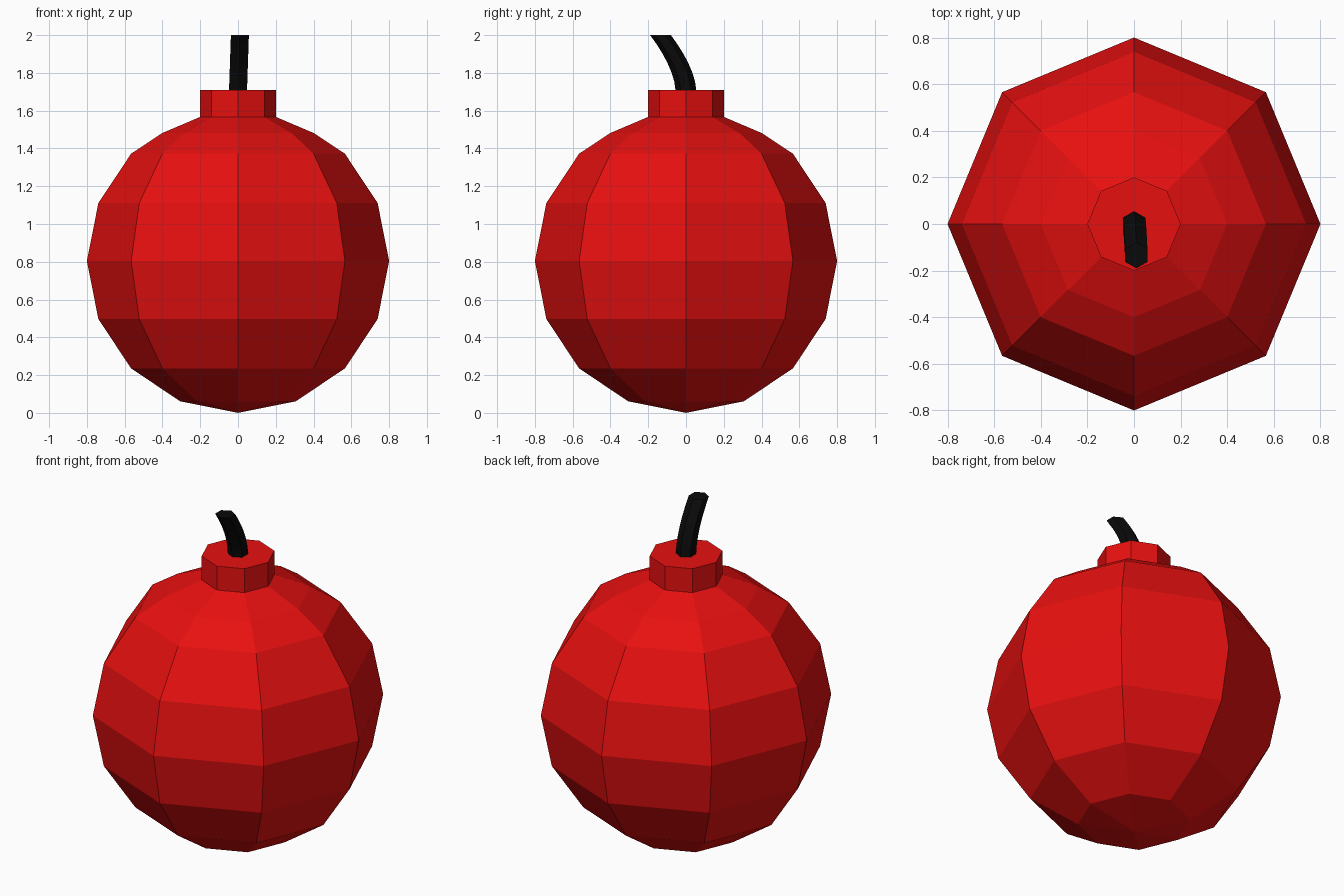
import bpy, bmesh, math

if "Cube" in bpy.data.objects:
    bpy.data.objects.remove(bpy.data.objects["Cube"])


def material(name, rgb):
    m = bpy.data.materials.new(name)
    m.diffuse_color = (*rgb, 1)
    m.use_nodes = True
    m.node_tree.nodes["Principled BSDF"].inputs["Base Color"].default_value = m.diffuse_color
    return m


RED = material("red", (0.8, 0.005, 0.005))
BLACK = material("black", (0.003, 0.003, 0.003))


def loft(name, rings, sides, mat, turn=0.0):
    """Stack horizontal polygon rings (x, y, z, radius); radius 0 is a pole."""
    bm = bmesh.new()
    loops = []
    for x, y, z, r in rings:
        n = sides if r else 1
        loops.append([bm.verts.new((x + r * math.cos(turn + math.tau * i / sides),
                                    y + r * math.sin(turn + math.tau * i / sides), z))
                      for i in range(n)])
    for a, b in zip(loops, loops[1:]):
        for i in range(sides):
            j = (i + 1) % sides
            quad = [a[i % len(a)], a[j % len(a)], b[j % len(b)], b[i % len(b)]]
            bm.faces.new(list(dict.fromkeys(quad)))
    for end in (loops[0], loops[-1]):
        if len(end) > 1:
            bm.faces.new(end)
    bmesh.ops.recalc_face_normals(bm, faces=bm.faces)
    me = bpy.data.meshes.new(name)
    bm.to_mesh(me)
    bm.free()
    me.materials.append(mat)
    ob = bpy.data.objects.new(name, me)
    bpy.context.collection.objects.link(ob)
    return ob


# Round body: eight-sided sphere with a flattened shoulder under the collar
R, C = 0.8, 0.804
body = [(0, 0, 0, 0)]
for k in range(1, 7):
    a = math.pi * k / 8
    body.append((0, 0, C - C * math.cos(a), R * math.sin(a)))
body += [(0, 0, 1.482, 0.4), (0, 0, 1.567, 0.2)]
loft("body", body, 8, RED)

# Collar
loft("collar", [(0, 0, 1.565, 0.2), (0, 0, 1.71, 0.2)], 8, RED)

# Bent fuse with level ends
fuse = []
for i in range(7):
    t = i / 6
    fuse.append((0.01 * t, -0.135 * t ** 1.65, 1.705 + 0.295 * t, 0.055))
ob = loft("fuse", fuse, 6, BLACK, math.pi / 2)
bpy.context.view_layer.objects.active = ob
ob.select_set(True)
bpy.ops.object.shade_smooth_by_angle(angle=math.radians(30))
